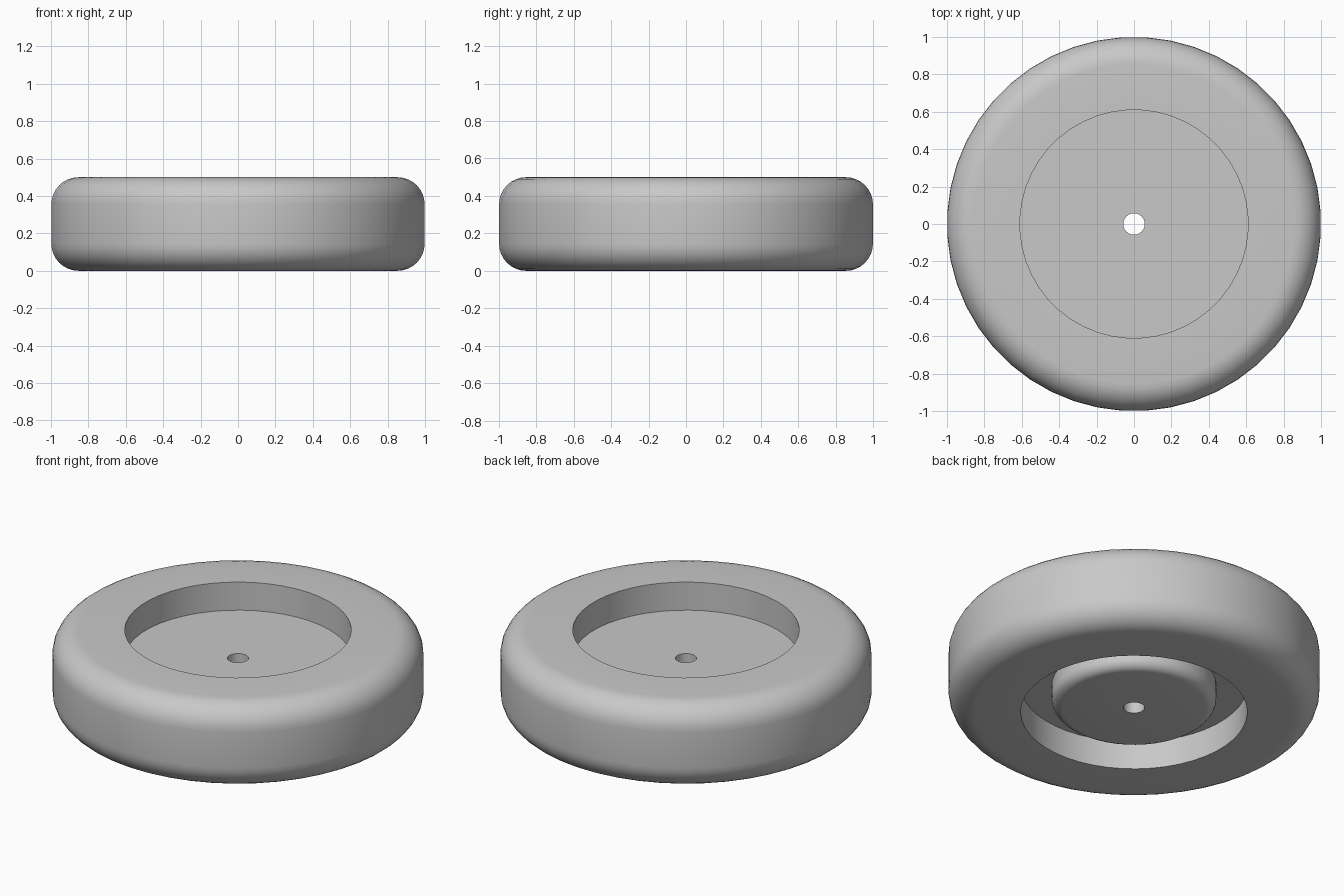
import bpy
import math

SEGMENTS = 48

cube = bpy.data.objects.get("Cube")
if cube:
    bpy.data.objects.remove(cube, do_unlink=True)

grey = bpy.data.materials.new("plain grey")
grey.use_nodes = True
colour = (0.58, 0.58, 0.58, 1)
grey.diffuse_color = colour
grey.node_tree.nodes["Principled BSDF"].inputs["Base Color"].default_value = colour


def fillet(r, z, radius, start, steps=8):
    """Quarter arc around (r, z), turning clockwise from the start angle."""
    return [(r + radius * math.cos(start - math.pi / 2 * i / steps),
             z + radius * math.sin(start - math.pi / 2 * i / steps))
            for i in range(steps + 1)]


def lathe(name, profile):
    """Spin a closed (radius, height) profile around the z axis."""
    n = len(profile)
    verts, faces = [], []
    for s in range(SEGMENTS):
        a = 2 * math.pi * (s + 0.5) / SEGMENTS
        verts += [(r * math.cos(a), r * math.sin(a), z) for r, z in profile]
        t = (s + 1) % SEGMENTS
        for i in range(n):
            j = (i + 1) % n
            faces.append((s * n + i, s * n + j, t * n + j, t * n + i))
    mesh = bpy.data.meshes.new(name)
    mesh.from_pydata(verts, [], faces)
    mesh.flip_normals()
    mesh.materials.append(grey)
    obj = bpy.data.objects.new(name, mesh)
    bpy.context.collection.objects.link(obj)
    bpy.ops.object.select_all(action="DESELECT")
    obj.select_set(True)
    bpy.context.view_layer.objects.active = obj
    bpy.ops.object.shade_smooth_by_angle(angle=math.radians(30))
    return obj


height, rim, bore = 0.5, 0.61, 0.057
web_top, web_bottom, hub_bottom = 0.333, 0.167, 0.028
edge, hub, hub_edge = 0.145, 0.443, 0.06

# Axle bore, top recess, rounded tread, bottom recess and rounded hub
profile = [(bore, web_top), (rim, web_top), (rim, height)]
profile += fillet(1 - edge, height - edge, edge, math.pi / 2)
profile += fillet(1 - edge, edge, edge, 0)
profile += [(rim, 0), (rim, web_bottom), (hub, web_bottom)]
profile += fillet(hub - hub_edge, hub_bottom + hub_edge, hub_edge, 0, 6)
profile += [(bore, hub_bottom)]
lathe("wheel", profile)
